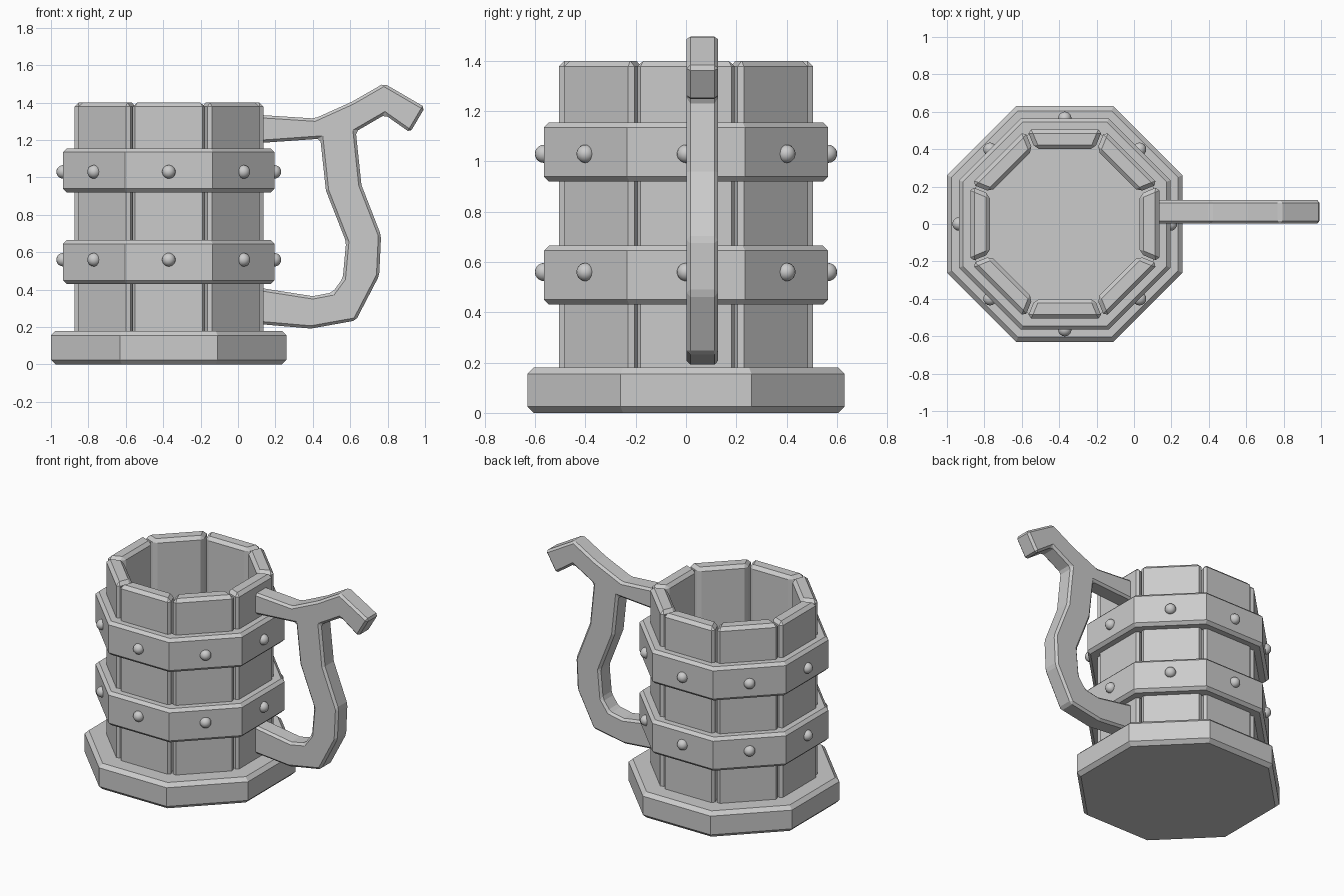
import bpy, bmesh
from math import cos, sin, pi, tan
from mathutils import Matrix, Vector

if "Cube" in bpy.data.objects:
    bpy.data.objects.remove(bpy.data.objects["Cube"])

CX = -0.37                       # mug axis
K = 1 / cos(pi / 8)              # apothem -> corner radius


def make(name, bm, bevel=0.0):
    bmesh.ops.recalc_face_normals(bm, faces=bm.faces)
    me = bpy.data.meshes.new(name)
    bm.to_mesh(me)
    bm.free()
    ob = bpy.data.objects.new(name, me)
    bpy.context.collection.objects.link(ob)
    if bevel:
        m = ob.modifiers.new("bevel", 'BEVEL')
        m.width = bevel
        m.segments = 1
        m.limit_method = 'ANGLE'
        m.angle_limit = 0.35
    return ob


def octagon(name, profile, closed):
    """Eight-sided lathe of (apothem, z) points with flats facing the axes."""
    bm = bmesh.new()
    rings = []
    for r, z in profile:
        rings.append([bm.verts.new((CX + r * K * cos((i + .5) * pi / 4),
                                    r * K * sin((i + .5) * pi / 4), z)) for i in range(8)])
    n = len(rings)
    for j in range(n if closed else n - 1):
        a, b = rings[j], rings[(j + 1) % n]
        for i in range(8):
            k = (i + 1) % 8
            bm.faces.new((a[i], a[k], b[k], b[i]))
    if not closed:
        bm.faces.new(rings[0])
        bm.faces.new(rings[-1])
    return make(name, bm)


def prism(name, pts, vec, bevel, matrix=Matrix()):
    """Extrude a flat outline along vec."""
    bm = bmesh.new()
    f = bm.faces.new([bm.verts.new(p) for p in pts])
    r = bmesh.ops.extrude_face_region(bm, geom=[f])
    bmesh.ops.translate(bm, vec=Vector(vec),
                        verts=[v for v in r['geom'] if isinstance(v, bmesh.types.BMVert)])
    bmesh.ops.transform(bm, matrix=matrix, verts=bm.verts)
    return make(name, bm, bevel)


# Base plate, chamfered top and bottom
octagon("base", [(.605, 0), (.63, .025), (.63, .155), (.605, .18)], False)

# Eight wooden staves
R0, R1, GAP = .40, .505, .007
h0, h1 = R0 * tan(pi / 8) - GAP, R1 * tan(pi / 8) - GAP
for i in range(8):
    m = Matrix.Translation((CX, 0, 0)) @ Matrix.Rotation(i * pi / 4, 4, 'Z')
    prism(f"stave_{i + 1}", [(R0, -h0, .13), (R1, -h1, .13), (R1, h1, .13), (R0, h0, .13)],
          (0, 0, 1.27), .022, m)

# Two hoops with a rivet on each flat
for label, z0, z1, zr in (("lower", .43, .665, .56), ("upper", .92, 1.155, 1.03)):
    octagon(f"{label}_hoop", [(.475, z0), (.545, z0), (.565, z0 + .02), (.565, z1 - .02),
                              (.545, z1), (.475, z1)], True)
    for i in range(8):
        a = i * pi / 4
        bm = bmesh.new()
        bmesh.ops.create_uvsphere(bm, u_segments=16, v_segments=10, radius=.036)
        bmesh.ops.translate(bm, verts=bm.verts,
                            vec=(CX + .565 * cos(a), .565 * sin(a), zr))
        for f in bm.faces:
            f.smooth = True
        make(f"{label}_rivet_{i + 1}", bm)

# Faceted handle with thumb rest
outline = [(.10, 1.335), (.41, 1.315), (.61, 1.405), (.78, 1.503), (1.0, 1.375), (.92, 1.24),
           (.785, 1.335), (.63, 1.245), (.66, .96), (.765, .69), (.755, .475), (.63, .235),
           (.39, .192), (.10, .217), (.10, .412), (.40, .365), (.505, .385), (.56, .46),
           (.578, .655), (.47, .93), (.44, 1.207), (.10, 1.183)]
prism("handle", [(x, 0.002, z) for x, z in outline], (0, .126, 0), .015)
